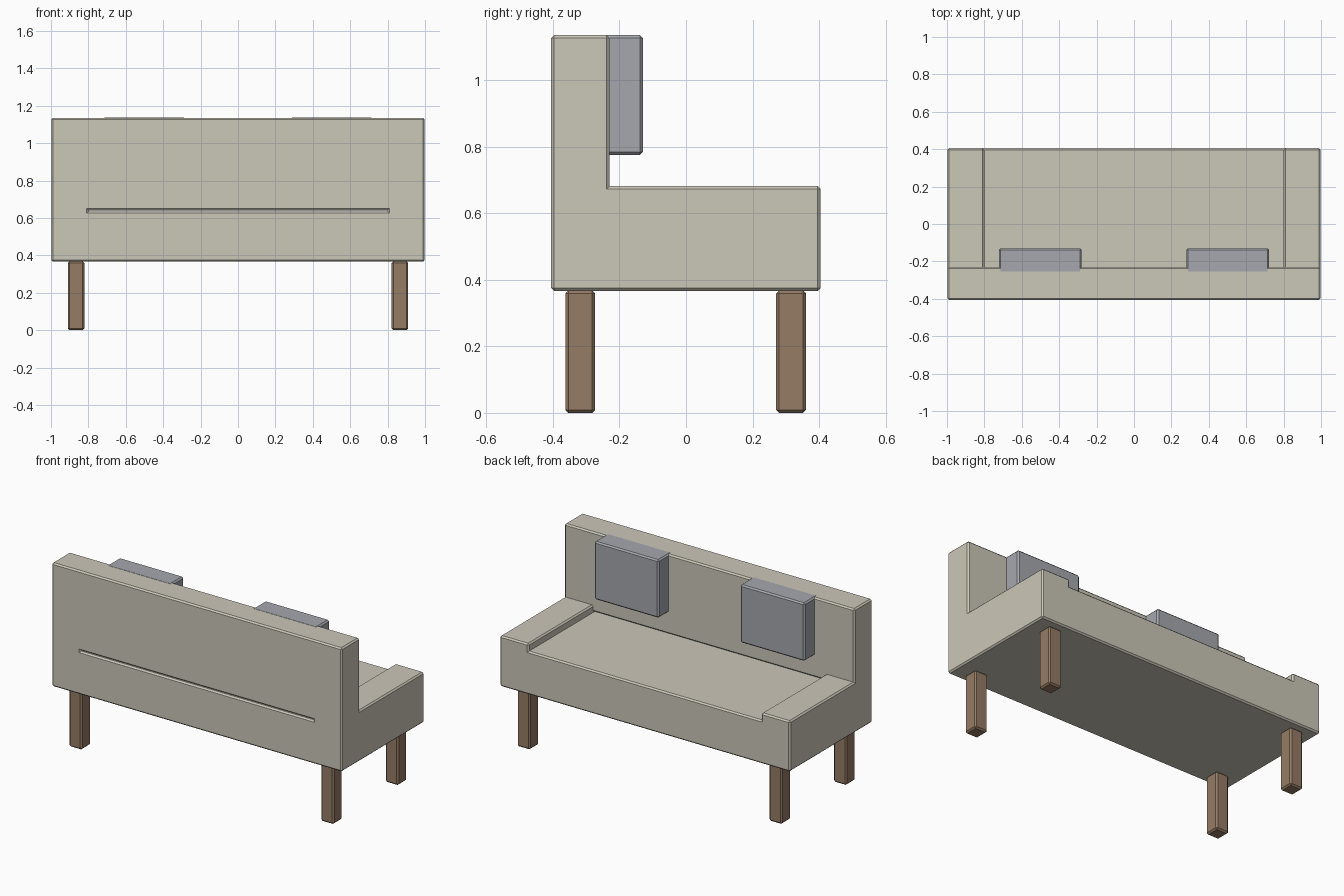
import bpy, bmesh
from itertools import product

if "Cube" in bpy.data.objects:
    bpy.data.objects.remove(bpy.data.objects["Cube"])

BEVEL = 0.009


def material(name, rgb):
    m = bpy.data.materials.new(name)
    m.diffuse_color = (*rgb, 1)
    m.use_nodes = True
    m.node_tree.nodes["Principled BSDF"].inputs["Base Color"].default_value = m.diffuse_color
    return m


def block_mesh(name, xs, ys, zs, filled, mat):
    """Skin the filled cells of a coarse grid, then chamfer its convex edges."""
    bm = bmesh.new()
    grid = (xs, ys, zs)
    verts = {}

    def vert(key):
        if key not in verts:
            verts[key] = bm.verts.new([grid[a][key[a]] for a in range(3)])
        return verts[key]

    cells = {c for c in product(*(range(len(g) - 1) for g in grid)) if filled(*c)}
    for c in cells:
        for axis, side in product(range(3), (0, 1)):
            neighbour = list(c)
            neighbour[axis] += 2 * side - 1
            if tuple(neighbour) in cells:
                continue
            u, v = (axis + 1) % 3, (axis + 2) % 3
            loop = []
            for du, dv in ((0, 0), (1, 0), (1, 1), (0, 1)):
                key = list(c)
                key[axis] += side
                key[u] += du
                key[v] += dv
                loop.append(vert(tuple(key)))
            bm.faces.new(loop if side else loop[::-1])
    bm.normal_update()
    bmesh.ops.dissolve_limit(bm, angle_limit=0.01, verts=bm.verts[:], edges=bm.edges[:])
    bm.normal_update()
    edges = [e for e in bm.edges if e.is_manifold and e.calc_face_angle_signed() > 0.5]
    bmesh.ops.bevel(bm, geom=edges, offset=BEVEL, segments=1, affect='EDGES',
                    clamp_overlap=False)
    me = bpy.data.meshes.new(name)
    bm.to_mesh(me)
    bm.free()
    me.materials.append(mat)
    ob = bpy.data.objects.new(name, me)
    bpy.context.collection.objects.link(ob)
    return ob


def box(name, x, y, z, mat):
    return block_mesh(name, x, y, z, lambda *c: True, mat)


fabric = material("beige_fabric", (0.60, 0.57, 0.48))
cushion = material("grey_fabric", (0.38, 0.39, 0.42))
wood = material("brown_wood", (0.30, 0.20, 0.13))


# Sofa body: base, low arms, and a backrest with a narrow slot above the seat
def body_cell(i, j, k):
    middle, back = i == 1, j == 0
    if k == 0:
        return True
    if k == 1:
        return not middle
    if k == 2:
        return back or not middle
    return back


block_mesh("sofa_body", (-0.998, -0.80, 0.80, 0.998), (-0.406, -0.23, 0.405),
           (0.367, 0.636, 0.641, 0.682, 1.136), body_cell, fabric)

for side, s in (("left", -1), ("right", 1)):
    # Back cushions, sunk slightly into the backrest
    box(side + "_cushion", sorted((s * 0.28, s * 0.723)), (-0.263, -0.13),
        (0.776, 1.137), cushion)
    # Legs
    for end, y in (("front", -0.318), ("rear", 0.316)):
        box(f"{end}_{side}_leg", sorted((s * 0.822, s * 0.91)),
            (y - 0.045, y + 0.045), (0, 0.368), wood)
